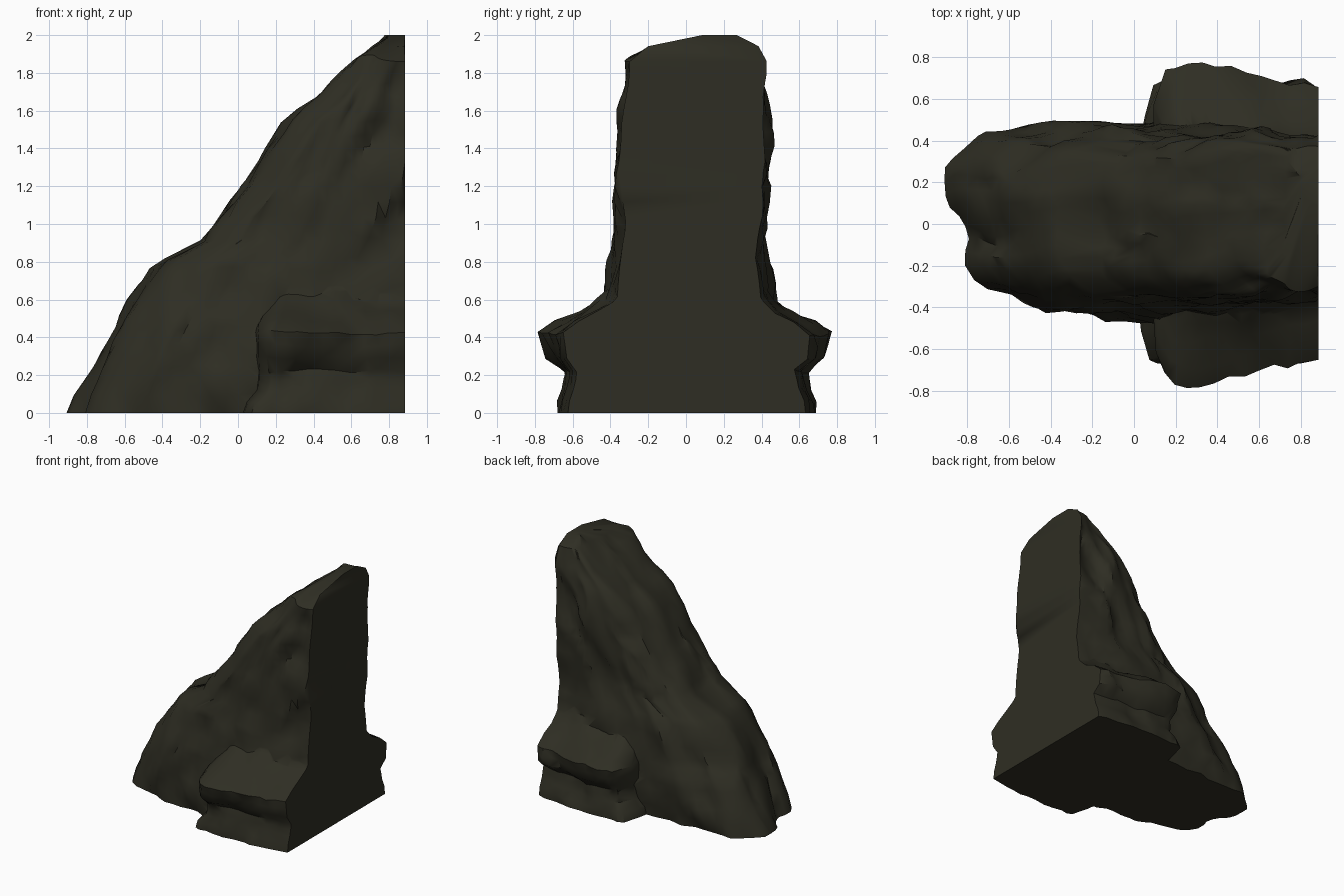
import bpy, bmesh, math
from mathutils import Vector, noise

if "Cube" in bpy.data.objects:
    bpy.data.objects.remove(bpy.data.objects["Cube"])

BACK = 0.885  # flat rear face

rock = bpy.data.materials.new("dark olive rock")
rock.diffuse_color = (0.028, 0.027, 0.017, 1)
rock.use_nodes = True
rock.node_tree.nodes["Principled BSDF"].inputs["Base Color"].default_value = rock.diffuse_color


def lerp_rows(rows, step):
    """Subdivide height rows so no gap is larger than step."""
    out = []
    for a, b in zip(rows, rows[1:]):
        n = max(1, round((b[0] - a[0]) / step))
        out += [[p + (q - p) * i / n for p, q in zip(a, b)] for i in range(n)]
    return out + [list(rows[-1])]


def section(power_neg, power_pos, n_side, n_front):
    """Half rounded box outline: depth 0 (back) to 1 (nose), side -1 to 1."""
    pts = [(i / n_side, -1.0) for i in range(n_side)]
    pts += [(1.0, -1 + 2 * i / n_front) for i in range(n_front + 1)]
    pts += [(1 - i / n_side, 1.0) for i in range(1, n_side + 1)]
    out = []
    for d, s in pts:
        power = power_neg if s < 0 else power_pos
        k = (abs(d) ** power + abs(s) ** power) ** (1 / power)
        out.append((d / k, s / k))
    return out


def rock_block(name, rows, step, powers, taper, n_side, n_front, amp, gully, seed):
    """Loft rows of (z, nose x, y min, y max) into a rough rock."""
    bm = bmesh.new()
    rings = []
    rows = lerp_rows(rows, step)
    for r, (z, nose, y0, y1) in enumerate(rows):
        ring = []
        for d, s in section(*powers(z), n_side, n_front):
            x = BACK - (BACK - nose) * d
            w = 1 - taper(z) * max(0, (x - 0.3) / (BACK - 0.3))
            y = ((y0 + y1) + (y1 - y0) * s * w) / 2
            # creases stretched along the slope direction
            along, across = 0.6 * x + 0.8 * z, 0.8 * x - 0.6 * z
            p = Vector((along * 2.2, across * 5.5, y * 5.0 + seed))
            v = noise.noise_vector(p) * amp + noise.noise_vector(p * 2.3) * amp * 0.6
            # gully down the middle of the nose, near side set further back
            low = d * max(0, 1 - z / 1.6)
            x += gully * math.exp(-((y + 0.02) / 0.1) ** 2) * low
            x += gully * 0.7 * low * (s < -0.1)
            at_back = d < 1e-4
            x = BACK if at_back else min(BACK, x + v.x)
            zz = z if r in (0, len(rows) - 1) else z + v.z * 0.6
            ring.append(bm.verts.new((x, y + v.y * (0.4 if at_back else 1.1), max(0, zz))))
        rings.append(ring)
    n = len(rings[0])
    for a, b in zip(rings, rings[1:]):
        for i in range(n):
            j = (i + 1) % n
            bm.faces.new((a[i], a[j], b[j], b[i]))
    bm.faces.new(rings[0])
    bm.faces.new(rings[-1])
    bmesh.ops.triangulate(bm, faces=bm.faces[:])
    bmesh.ops.recalc_face_normals(bm, faces=bm.faces[:])
    me = bpy.data.meshes.new(name)
    bm.to_mesh(me)
    bm.free()
    me.materials.append(rock)
    ob = bpy.data.objects.new(name, me)
    bpy.context.collection.objects.link(ob)
    return ob


# tall sloping ridge, squarer at the foot of its far corner
ridge = rock_block("rock_ridge", [
    (0.00, -0.89, -0.45, 0.45), (0.18, -0.81, -0.47, 0.47),
    (0.38, -0.71, -0.48, 0.49), (0.51, -0.63, -0.48, 0.49),
    (0.60, -0.57, -0.46, 0.48), (0.76, -0.47, -0.43, 0.46),
    (0.81, -0.41, -0.42, 0.45), (0.91, -0.20, -0.41, 0.45),
    (1.03, -0.12, -0.39, 0.45), (1.20, 0.01, -0.39, 0.45),
    (1.33, 0.11, -0.39, 0.45), (1.54, 0.26, -0.38, 0.45),
    (1.74, 0.48, -0.34, 0.45), (1.87, 0.64, -0.31, 0.45),
    (1.95, 0.72, -0.18, 0.40), (2.00, 0.80, 0.08, 0.28)],
    0.075, lambda z: (3.6, 3.8 + 4 * max(0, 1 - z / 0.5)),
    lambda z: 0.02 + 0.25 * (1 - z / 2), 17, 15, 0.05, 0.08, 3.0)

# low ledges sticking out on both sides, undercut below
ledges = rock_block("rock_ledges", [
    (0.00, 0.03, -0.68, 0.69), (0.06, 0.04, -0.68, 0.69),
    (0.12, 0.09, -0.67, 0.67), (0.22, 0.10, -0.67, 0.67),
    (0.29, 0.10, -0.74, 0.75), (0.42, 0.10, -0.79, 0.79),
    (0.48, 0.12, -0.70, 0.71), (0.53, 0.14, -0.58, 0.59),
    (0.59, 0.17, -0.49, 0.50), (0.68, 0.22, -0.40, 0.42)],
    0.06, lambda z: (9, 9), lambda z: 0.08 + 0.25 * min(z, 0.48), 11, 8, 0.035, 0.0, 11.0)

# fuse ledges into the ridge
mod = ridge.modifiers.new("fuse", 'BOOLEAN')
mod.operation = 'UNION'
mod.solver = 'EXACT'
mod.object = ledges
bpy.context.view_layer.update()
deps = bpy.context.evaluated_depsgraph_get()
fused = bpy.data.meshes.new_from_object(ridge.evaluated_get(deps))
ridge.modifiers.clear()
ridge.data = fused
bpy.data.objects.remove(ledges)

bpy.context.view_layer.objects.active = ridge
ridge.select_set(True)
bpy.ops.object.shade_smooth_by_angle(angle=math.radians(42))
